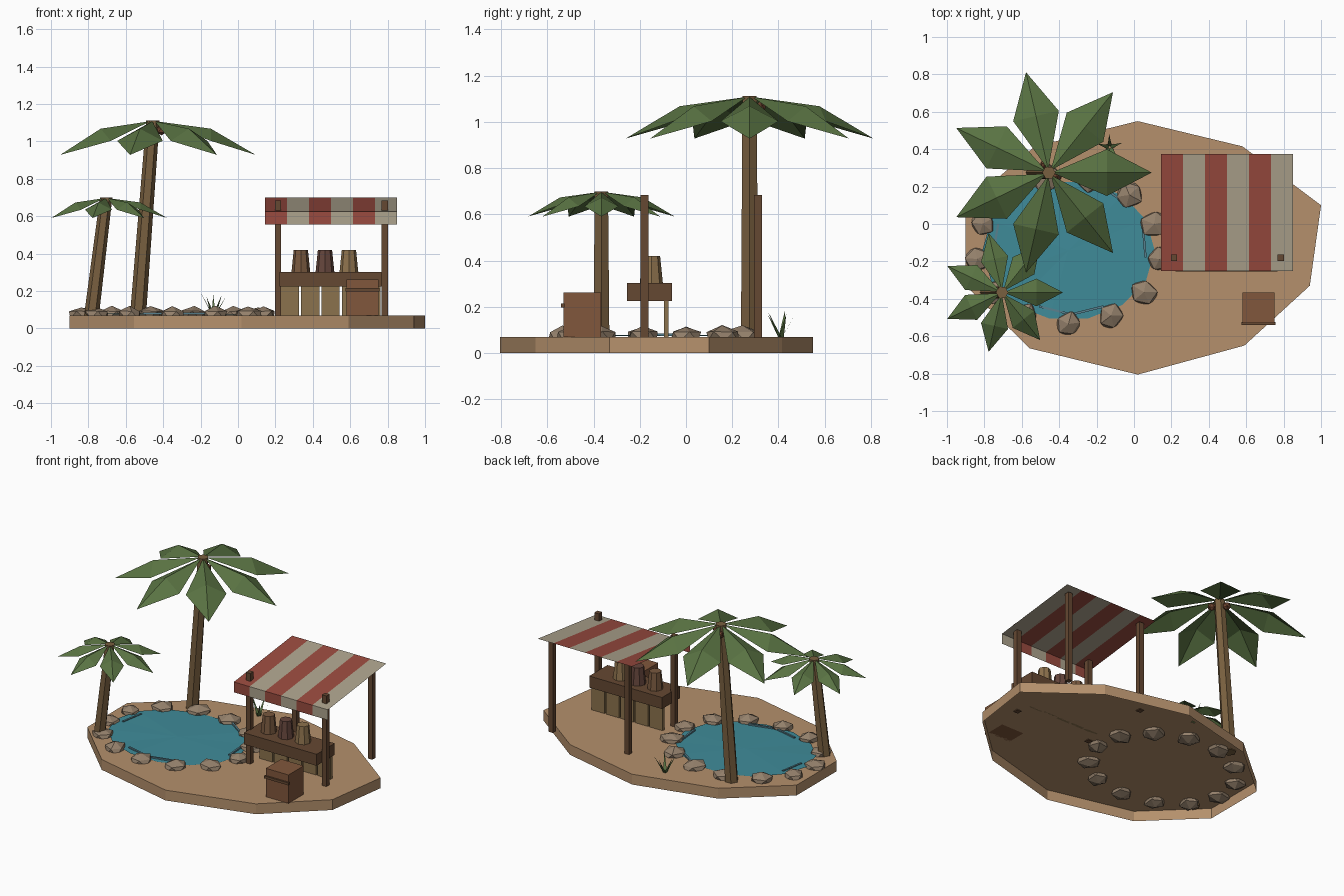
import bpy, bmesh, random
from math import sin, cos, pi, radians
from mathutils import Vector

if "Cube" in bpy.data.objects:
    bpy.data.objects.remove(bpy.data.objects["Cube"])

random.seed(4)


def mat(name, r, g, b):
    m = bpy.data.materials.new(name)
    m.diffuse_color = (r, g, b, 1)
    m.use_nodes = True
    m.node_tree.nodes["Principled BSDF"].inputs["Base Color"].default_value = m.diffuse_color
    return m


SAND = mat("sand", .46, .28, .15)
WATER = mat("water", .05, .26, .32)
RIPPLE = mat("ripple", .10, .22, .27)
ROCK = mat("rock", .30, .22, .15)
TRUNK = mat("trunk", .19, .115, .05)
LEAF = mat("leaf", .10, .17, .055)
COCONUT = mat("coconut", .16, .06, .03)
WOOD = mat("dark wood", .13, .065, .032)
PLANK = mat("plank", .26, .17, .075)
CRATE = mat("crate wood", .22, .095, .045)
RED = mat("red cloth", .32, .07, .05)
CREAM = mat("cream cloth", .42, .37, .27)
CLAY = [mat("brown clay", .19, .10, .05), mat("dark clay", .13, .06, .045), mat("tan clay", .27, .17, .075)]


def mesh(name, verts, faces, *mats):
    me = bpy.data.meshes.new(name)
    me.from_pydata([tuple(v) for v in verts], [], faces)
    for m in mats:
        me.materials.append(m)
    ob = bpy.data.objects.new(name, me)
    bpy.context.collection.objects.link(ob)
    return ob


def box(name, x0, x1, y0, y1, z0, z1, m, rot=0):
    c = Vector(((x0 + x1) / 2, (y0 + y1) / 2, (z0 + z1) / 2))
    bm = bmesh.new()
    bmesh.ops.create_cube(bm, size=1)
    bmesh.ops.scale(bm, vec=(x1 - x0, y1 - y0, z1 - z0), verts=bm.verts)
    ob = mesh(name, [], [], m)
    bm.to_mesh(ob.data)
    bm.free()
    ob.location = c
    ob.rotation_euler.z = rot
    return ob


def taper(name, a, b, ra, rb, n, m):
    # closed tapered prism with level end rings
    vs = [Vector(p) + Vector((r * cos(2 * pi * i / n), r * sin(2 * pi * i / n), 0))
          for p, r in ((a, ra), (b, rb)) for i in range(n)]
    fs = [(i, (i + 1) % n, n + (i + 1) % n, n + i) for i in range(n)]
    fs += [tuple(range(n))[::-1], tuple(range(n, 2 * n))]
    return mesh(name, vs, fs, m)


def stone(name, loc, scale, jitter, m):
    bm = bmesh.new()
    bmesh.ops.create_icosphere(bm, subdivisions=1, radius=1)
    for v in bm.verts:
        v.co *= random.uniform(1 - jitter, 1 + jitter)
    ob = mesh(name, [], [], m)
    bm.to_mesh(ob.data)
    bm.free()
    ob.location, ob.scale = loc, scale
    ob.rotation_euler.z = random.uniform(0, 2 * pi)


# Sand island: ten-sided shell, open underneath
outline = [(.02, .55), (-.53, .415), (-.9, .10), (-.9, -.33), (-.557, -.665),
           (.02, -.805), (.59, -.65), (.94, -.33), (1, .10), (.58, .415)]
n = len(outline)
mesh("sand_island", [(x, y, z) for z in (0, .07) for x, y in outline],
     [(i, (i + 1) % n, n + (i + 1) % n, n + i) for i in range(n)] + [tuple(range(n, 2 * n))], SAND)

# Pond: fan of facets with a slightly uneven rim
PX, PY = -.35, -.14
n = 14
rim = [(PX + .46 * cos(2 * pi * i / n), PY + .375 * sin(2 * pi * i / n), .077 + random.uniform(-.004, .004))
       for i in range(n)]
mesh("pond_water", rim + [(PX, PY, .08)], [(i, (i + 1) % n, n) for i in range(n)], WATER)

# Ripple strips near the shore
for i, (x, y, a) in enumerate([(.055, -.1, 95), (-.24, -.46, 14), (-.43, -.46, -14), (-.74, -.08, 80), (-.13, .17, -35)]):
    box(f"ripple_{i}", x - .08, x + .08, y - .006, y + .006, .074, .085, RIPPLE, radians(a))

# Ring of shore rocks
for i in range(13):
    a = radians(-7 - i * 360 / 13)
    s = random.uniform(.07, .085)
    stone(f"shore_rock_{i}", (PX + .49 * cos(a), PY + .395 * sin(a), .072), (s, s * .9, .045), .1, ROCK)


# Palms: leaning six-sided trunk with seven folded leaves
def palm(name, base, top, r, s):
    taper(name + "_trunk", base, top, r, r * .83, 6, TRUNK)
    vs, fs = [], []
    for k in range(7):
        a = 2 * pi * k / 7
        out, side = Vector((cos(a), sin(a), 0)), Vector((-sin(a), cos(a), 0))
        o = len(vs)
        for d, w, z in ((.015, 0, -.005), (.31, .125, -.11), (.31, 0, -.045), (.31, -.125, -.11), (.55, 0, -.185)):
            vs.append(Vector(top) + s * (out * d + side * w + Vector((0, 0, z))))
        fs += [(o, o + 2, o + 1), (o, o + 3, o + 2), (o + 2, o + 4, o + 1), (o + 3, o + 4, o + 2)]
    mesh(name + "_leaves", vs, fs, LEAF)


palm("tall_palm", (-.535, .275, .065), (-.455, .275, 1.113), .043, 1)
palm("short_palm", (-.785, -.366, .055), (-.705, -.366, .70), .04, .592)
for i, (dx, dy) in enumerate([(.045, -.02), (-.02, .045)]):
    stone(f"coconut_{i}", (-.455 + dx, .275 + dy, 1.06), (.028,) * 3, 0, COCONUT)

# Grass tuft behind the pond
vs, fs = [], []
for k in range(5):
    a = radians(20 + 72 * k)
    for w, d, z in ((-.012, .005, .068), (.012, .005, .068), (0, .07, .17 + .01 * (k % 3))):
        vs.append((-.13 + d * cos(a) - w * sin(a), .41 + d * sin(a) + w * cos(a), z))
    fs.append((3 * k, 3 * k + 1, 3 * k + 2))
mesh("grass_tuft", vs, fs, LEAF)

# Stall posts
for sx, x in (("left", .214), ("right", .785)):
    for sy, y in (("front", -.18), ("back", .312)):
        box(f"{sy}_{sx}_post", x - .017, x + .017, y - .017, y + .017, .065, .685, WOOD)

# Striped awning sheet with a hanging front edge
rows = [(-.25, .555), (-.25, .625), (.375, .70)]
vs = [(.144 + .1177 * i, y, z) for y, z in rows for i in range(7)]
awning = mesh("striped_awning", vs, [(7 * r + i, 7 * r + i + 1, 7 * r + i + 8, 7 * r + i + 7)
                                     for r in range(2) for i in range(6)], RED, CREAM)
for k, p in enumerate(awning.data.polygons):
    p.material_index = k % 2

# Counter with plank front and three pots
box("counter_top", .222, .768, -.255, -.06, .225, .303, WOOD)
for i in range(5):
    x = .228 + .109 * i
    box(f"counter_plank_{i}", x, x + .098, -.095, -.075, .07, .285, PLANK)
for i, x in enumerate((.336, .465, .593)):
    taper(f"pot_{i}", (x, -.15, .303), (x, -.15, .42), .05, .038, 8, CLAY[i])

# Crate with a front batten
box("crate", .58, .75, -.53, -.367, .07, .263, CRATE)
box("crate_batten", .575, .757, -.541, -.525, .198, .215, WOOD)
